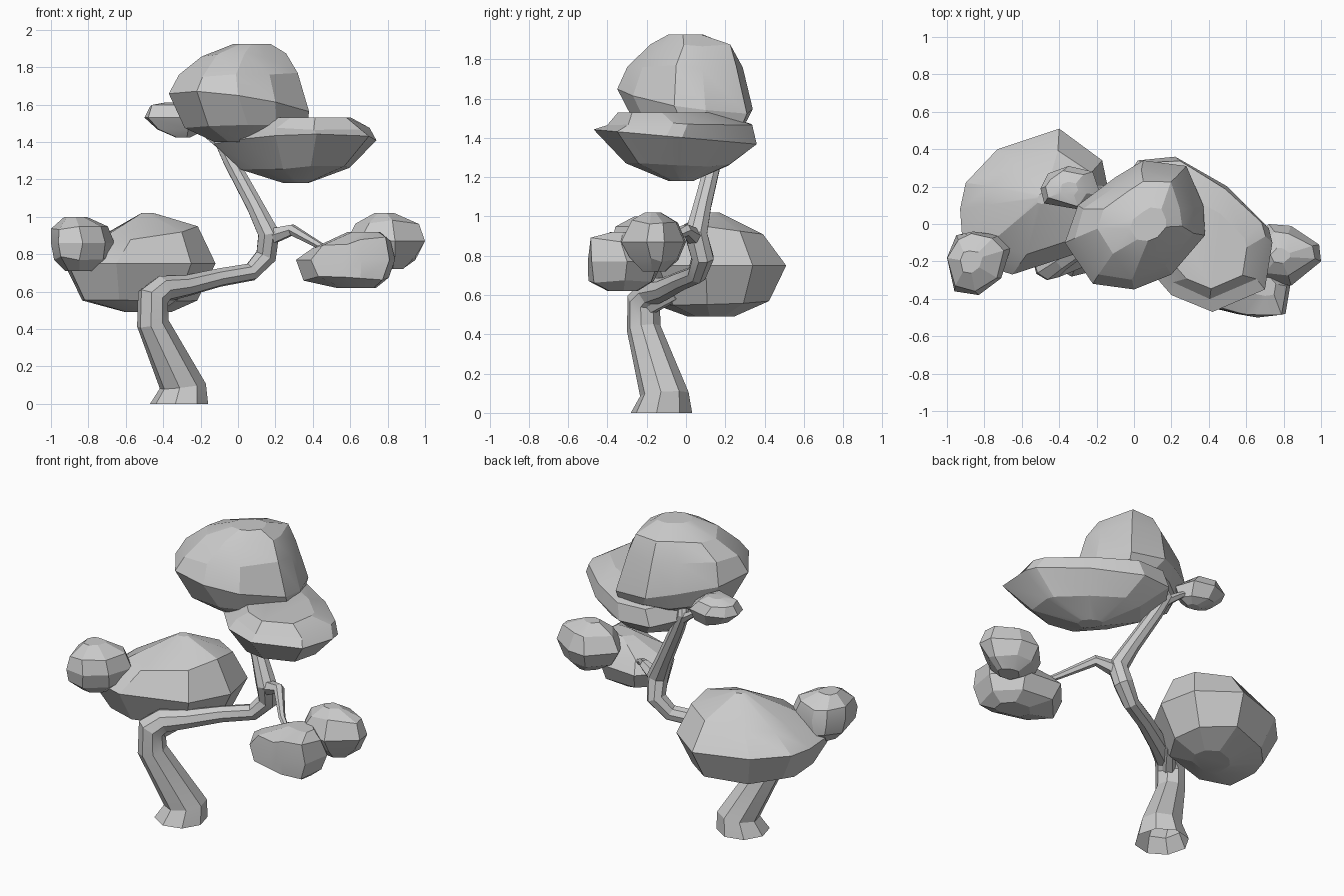
import bpy, bmesh, math, random

if "Cube" in bpy.data.objects:
    bpy.data.objects.remove(bpy.data.objects["Cube"])

random.seed(4)


def finish(obj, angle):
    bpy.ops.object.select_all(action='DESELECT')
    obj.select_set(True)
    bpy.context.view_layer.objects.active = obj
    bpy.ops.object.shade_smooth_by_angle(angle=math.radians(angle))


def foliage(name, outline, layers, jitter=.012):
    """Loft a plan outline through layers of (z, scale, centre x, centre y[, x tilt, y tilt])."""
    bm = bmesh.new()
    rings = []
    for layer in layers:
        z, s, cx, cy, tx, ty = (layer + (0, 0))[:6]
        amount = 0 if s == 1 or layer in (layers[0], layers[-1]) else jitter
        ring = []
        for x, y in outline:
            dx, dy = s * (x - cx), s * (y - cy)
            k = [random.uniform(-amount, amount) for _ in range(3)]
            ring.append(bm.verts.new((cx + dx + k[0], cy + dy + k[1],
                                      z + tx * dx + ty * dy + k[2])))
        rings.append(ring)
    n = len(outline)
    for a, b in zip(rings, rings[1:]):
        for i in range(n):
            j = (i + 1) % n
            bm.faces.new((a[i], a[j], b[j], b[i]))
    bm.faces.new(rings[0])
    bm.faces.new(rings[-1])
    bmesh.ops.recalc_face_normals(bm, faces=bm.faces)
    mesh = bpy.data.meshes.new(name)
    bm.to_mesh(mesh)
    bm.free()
    obj = bpy.data.objects.new(name, mesh)
    bpy.context.collection.objects.link(obj)
    finish(obj, 18)


def limb(name, points, sides=8):
    """Tapered open tube through points of (x, y, z, radius)."""
    curve = bpy.data.curves.new(name, 'CURVE')
    curve.dimensions = '3D'
    curve.bevel_depth = 1
    curve.bevel_resolution = (sides - 4) // 2
    spline = curve.splines.new('POLY')
    spline.points.add(len(points) - 1)
    for p, (x, y, z, r) in zip(spline.points, points):
        p.co = (x, y, z, 1)
        p.radius = r
    obj = bpy.data.objects.new(name, curve)
    bpy.context.collection.objects.link(obj)
    bpy.ops.object.select_all(action='DESELECT')
    obj.select_set(True)
    bpy.context.view_layer.objects.active = obj
    bpy.ops.object.convert(target='MESH')
    obj = bpy.context.object
    for v in obj.data.vertices:  # flat foot on the ground
        if v.co.z < .055:
            v.co.z = 0
    finish(obj, 20)


# Trunk and branches
limb("trunk", [(-.315, -.125, 0, .16), (-.295, -.11, .095, .125),
               (-.455, -.215, .43, .087), (-.455, -.215, .57, .087), (-.40, -.18, .615, .074),
               (-.28, -.11, .63, .058), (-.1, -.02, .675, .05), (.07, .055, .705, .05),
               (.15, .085, .79, .06), (.165, .05, .91, .062), (.09, .085, 1.06, .048),
               (-.04, .145, 1.3, .042), (-.1, .17, 1.42, .036), (-.08, .15, 1.5, .025)])
limb("right_branch", [(.16, .05, .89, .05), (.29, 0, .93, .032), (.43, -.17, .85, .02),
                      (.55, -.25, .78, .014)], 6)
limb("left_branch", [(-.43, -.2, .53, .04), (-.32, -.06, .60, .034), (-.35, .05, .68, .03)], 6)
limb("top_branch", [(-.09, .165, 1.39, .032), (-.19, .19, 1.46, .02), (-.3, .2, 1.52, .012)], 6)

# Left foliage
foliage("left_large_foliage",
        [(-.93, .08), (-.9, .22), (-.73, .4), (-.4, .51), (-.17, .34), (-.12, .1),
         (-.25, -.14), (-.65, -.27), (-.91, -.19)],
        [(.49, .3, -.46, .13), (.56, .76, -.54, .14), (.75, 1, 0, 0),
         (.91, .72, -.42, .12, .15, 0), (1.02, .08, -.48, .14)])
foliage("left_small_foliage",
        [(-1, -.18), (-.95, -.06), (-.86, -.04), (-.72, -.06), (-.66, -.13),
         (-.71, -.29), (-.83, -.38), (-.96, -.36)],
        [(.71, .45, -.86, -.2), (.78, .92, -.92, -.2), (.86, 1, 0, 0),
         (.94, .86, -.92, -.2), (1.0, .35, -.89, -.2)])

# Right foliage
foliage("right_rear_foliage",
        [(.72, 0), (.84, -.01), (.99, -.11), (1.0, -.2), (.84, -.33), (.65, -.3), (.58, -.15)],
        [(.72, .35, .82, -.16), (.78, .8, .8, -.15), (.87, 1, 0, 0),
         (.97, .76, .82, -.15), (1.02, .25, .78, -.17)])
foliage("right_front_foliage",
        [(.31, -.28), (.39, -.44), (.56, -.48), (.66, -.5), (.81, -.48), (.84, -.3),
         (.7, -.14), (.45, -.12)],
        [(.62, .4, .67, -.33), (.67, .84, .58, -.44), (.77, 1, 0, 0),
         (.87, .8, .68, -.46, .1, 0), (.92, .32, .72, -.33)])

# Crown foliage
foliage("crown_upper_foliage",
        [(-.37, -.1), (-.3, .1), (-.1, .25), (.05, .34), (.28, .31), (.37, .1), (.38, -.06),
         (.2, -.27), (0, -.35), (-.22, -.32)],
        [(1.4, .5, .12, .05), (1.48, .86, .3, .2), (1.6, 1, 0, 0, -.12, -.14),
         (1.76, .86, -.02, 0), (1.865, .6, .07, .07), (1.925, .26, .1, 0)])
foliage("crown_lower_foliage",
        [(-.13, .12), (.02, .34), (.22, .36), (.5, .2), (.72, -.02), (.74, -.1), (.7, -.35),
         (.42, -.47), (.2, -.38), (0, -.15)],
        [(1.18, .15, .31, -.02), (1.26, .65, .32, -.02), (1.4, 1, 0, 0, 0, -.09),
         (1.47, .88, .35, .2), (1.53, .6, .4, -.16)])
foliage("crown_small_foliage",
        [(-.5, .19), (-.46, .27), (-.35, .31), (-.22, .28), (-.18, .16), (-.25, .07), (-.48, .11)],
        [(1.425, .25, -.28, .18), (1.46, .7, -.27, .18), (1.53, 1, 0, 0),
         (1.59, .72, -.42, .19), (1.61, .3, -.35, .19)])
